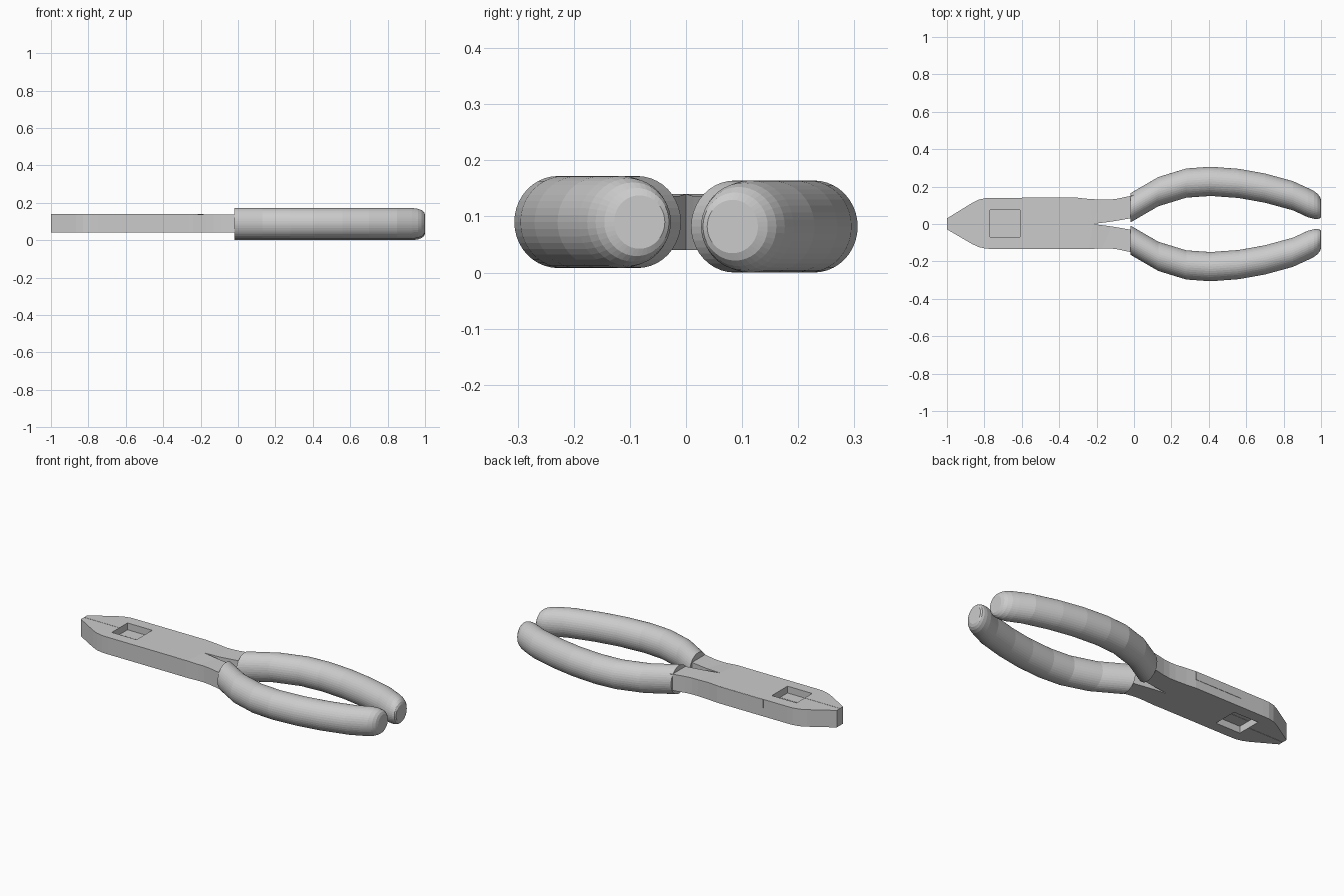
import bpy, bmesh, math

if "Cube" in bpy.data.objects:
    bpy.data.objects.remove(bpy.data.objects["Cube"])

steel = bpy.data.materials.new("plain_grey")
steel.diffuse_color = (0.6, 0.6, 0.6, 1)
steel.use_nodes = True
steel.node_tree.nodes["Principled BSDF"].inputs["Base Color"].default_value = steel.diffuse_color


def make(name, bm):
    bmesh.ops.recalc_face_normals(bm, faces=bm.faces)
    me = bpy.data.meshes.new(name)
    bm.to_mesh(me)
    bm.free()
    me.materials.append(steel)
    ob = bpy.data.objects.new(name, me)
    bpy.context.collection.objects.link(ob)
    return ob


def box(bm, x0, x1, y0, y1, z0, z1):
    m = bmesh.ops.create_cube(bm, size=1)
    for v in m["verts"]:
        v.co.x = x1 if v.co.x > 0 else x0
        v.co.y = y1 if v.co.y > 0 else y0
        v.co.z = z1 if v.co.z > 0 else z0


# Cutter for the shallow windows above and below the cutting edges
bm = bmesh.new()
box(bm, -0.77, -0.61, -0.07, 0.075, 0.10, 0.20)
box(bm, -0.77, -0.61, -0.07, 0.075, -0.02, 0.08)
cutter = make("window_cutter", bm)
cutter.hide_render = True
cutter.hide_viewport = True

# Outline of one jaw with its neck; the tip keeps a fine seam at y = 0
OUTLINE = [(-1, 0.001), (-1, 0.03), (-0.865, 0.113), (-0.83, 0.13), (-0.79, 0.139),
           (-0.75, 0.14), (-0.30, 0.14), (-0.24, 0.134), (-0.17, 0.13), (-0.13, 0.13),
           (-0.09, 0.135), (-0.02, 0.15), (0.06, 0.17), (0.06, 0.08), (-0.02, 0.03),
           (-0.12, 0.013), (-0.22, 0.0), (-0.6, 0.0), (-0.62, 0.001)]


def jaw(name, side, width):
    bm = bmesh.new()
    vs = [bm.verts.new((x, side * y * (width if x < -0.25 else 1), 0.04)) for x, y in OUTLINE]
    f = bm.faces.new(vs)
    top = bmesh.ops.extrude_face_region(bm, geom=[f])["geom"]
    for v in top:
        if isinstance(v, bmesh.types.BMVert):
            v.co.z = 0.14 if v.co.x < -0.2 else 0.136
    # neck is slightly thinner than the jaw, so split the broad faces there
    bmesh.ops.triangulate(bm, faces=[g for g in bm.faces if len(g.verts) > 4])
    ob = make(name, bm)
    mod = ob.modifiers.new("windows", "BOOLEAN")
    mod.operation = "DIFFERENCE"
    mod.solver = "EXACT"
    mod.object = cutter


# Grip: (x, y centre, radius factor) rings, closed by a rounded end
GRIP = [(-0.018, 0.087, 1), (0.13, 0.173, 1), (0.28, 0.219, 1), (0.41, 0.228, 1),
        (0.56, 0.217, 1), (0.70, 0.192, 1), (0.85, 0.151, 1), (0.93, 0.114, 1),
        (0.962, 0.102, 0.95), (0.982, 0.094, 0.86), (0.994, 0.088, 0.74), (1.0, 0.083, 0.58)]


def grip(name, side, zc, n=40):
    bm = bmesh.new()
    rings = []
    for x, y, r in GRIP:
        rings.append([bm.verts.new((x, side * (y + 0.078 * r * math.cos(a)),
                                    zc + 0.082 * r * math.sin(a)))
                      for a in (2 * math.pi * i / n for i in range(n))])
    for a, b in zip(rings, rings[1:]):
        for i in range(n):
            j = (i + 1) % n
            bm.faces.new((a[i], a[j], b[j], b[i]))
    bm.faces.new(rings[0])
    bm.faces.new(rings[-1])
    make(name, bm)


# Two mirrored halves
jaw("back_jaw", 1, 1.0)
jaw("front_jaw", -1, 0.95)
grip("back_grip", 1, 0.082)
grip("front_grip", -1, 0.09)

# Lap joint plate whose edge shows on the front side
bm = bmesh.new()
box(bm, -0.60, -0.30, 0.138, 0.142, 0.09, 0.139)
make("back_lap_plate", bm)
bm = bmesh.new()
box(bm, -0.305, -0.26, -0.1345, -0.10, 0.041, 0.139)
make("front_lap_edge", bm)
